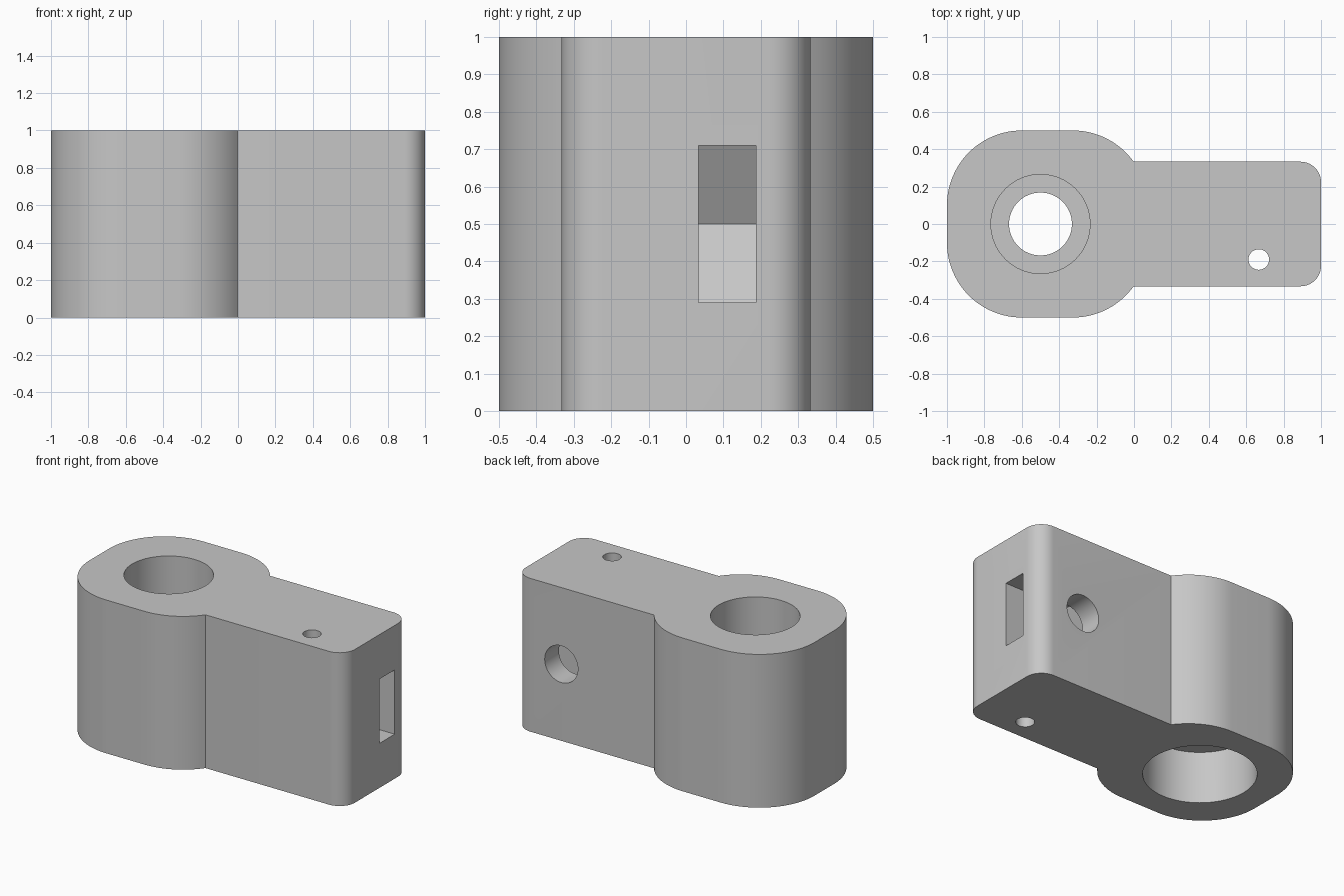
import bpy, bmesh, math
from mathutils import Matrix, Vector

cube = bpy.data.objects.get("Cube")
if cube:
    bpy.data.objects.remove(cube, do_unlink=True)

grey = bpy.data.materials.new("plain grey")
grey.use_nodes = True
colour = (0.57, 0.57, 0.57, 1)
grey.diffuse_color = colour
grey.node_tree.nodes["Principled BSDF"].inputs["Base Color"].default_value = colour


def make_object(name, bm):
    bmesh.ops.recalc_face_normals(bm, faces=bm.faces)
    mesh = bpy.data.meshes.new(name)
    bm.to_mesh(mesh)
    bm.free()
    mesh.materials.append(grey)
    obj = bpy.data.objects.new(name, mesh)
    bpy.context.collection.objects.link(obj)
    return obj


def prism(name, points, offset):
    """Extrude a closed outline of 3D points along an offset."""
    bm = bmesh.new()
    face = bm.faces.new([bm.verts.new(p) for p in points])
    out = bmesh.ops.extrude_face_region(bm, geom=[face])
    verts = [v for v in out["geom"] if isinstance(v, bmesh.types.BMVert)]
    bmesh.ops.translate(bm, verts=verts, vec=offset)
    return make_object(name, bm)


def rod(name, start, end, radius, segments=64):
    """Cylinder between two points."""
    start, end = Vector(start), Vector(end)
    axis = end - start
    turn = axis.to_track_quat("Z", "Y").to_matrix().to_4x4()
    bm = bmesh.new()
    bmesh.ops.create_cone(bm, cap_ends=True, segments=segments, radius1=radius,
                          radius2=radius, depth=axis.length,
                          matrix=Matrix.Translation((start + end) / 2) @ turn)
    return make_object(name, bm)


def arc(cx, cy, radius, start, end, steps):
    return [(cx + radius * math.cos(a), cy + radius * math.sin(a))
            for a in (math.radians(start + (end - start) * i / steps)
                      for i in range(steps + 1))]


# Outline: rounded arm on the right, rounded head on the left, mirrored in y
arm_half, head_r, arm_r = 0.333, 0.4, 0.11
neck = math.degrees(math.asin((arm_half - 0.1) / head_r))
half = (arc(1 - arm_r, arm_half - arm_r, arm_r, 0, 90, 12)
        + arc(-0.327, 0.1, head_r, neck, 90, 14)
        + arc(-0.6, 0.1, head_r, 90, 180, 24))
outline = half + [(x, -y) for x, y in reversed(half)]
body = prism("clamp_body", [(x, y, 0) for x, y in outline], (0, 0, 1))

# Stepped bore through the head
hx, sx = -0.5, 0.667
cutters = [
    rod("head_bore", (hx, 0, -0.1), (hx, 0, 1.1), 0.168),
    rod("upper_recess", (hx, 0, 0.667), (hx, 0, 1.1), 0.265),
    rod("lower_recess", (hx, 0, -0.1), (hx, 0, 0.338), 0.333),
]

# Nut slot with a pointed inner end, screw hole from the back, pin hole
nut_r = 0.242
flat = nut_r * math.sqrt(3) / 2
slot = [(1.1, -flat), (1.1, flat), (sx - nut_r / 2, flat),
        (sx - nut_r, 0), (sx - nut_r / 2, -flat)]
cutters += [
    prism("nut_slot", [(x, 0.033, 0.5 + z) for x, z in slot], (0, 0.154, 0)),
    rod("screw_hole", (sx, 0.5, 0.5), (sx, -0.19, 0.5), 0.12, 48),
    rod("pin_hole", (sx, -0.19, -0.1), (sx, -0.19, 1.1), 0.055, 32),
]

# Cut every opening and discard the cutters
bpy.ops.object.select_all(action="DESELECT")
bpy.context.view_layer.objects.active = body
body.select_set(True)
for cutter in cutters:
    cutter.hide_render = True
    mod = body.modifiers.new(cutter.name, "BOOLEAN")
    mod.operation = "DIFFERENCE"
    mod.solver = "EXACT"
    mod.object = cutter
    bpy.ops.object.modifier_apply(modifier=mod.name)
    bpy.data.objects.remove(cutter, do_unlink=True)

bpy.ops.object.shade_smooth_by_angle(angle=math.radians(25))
